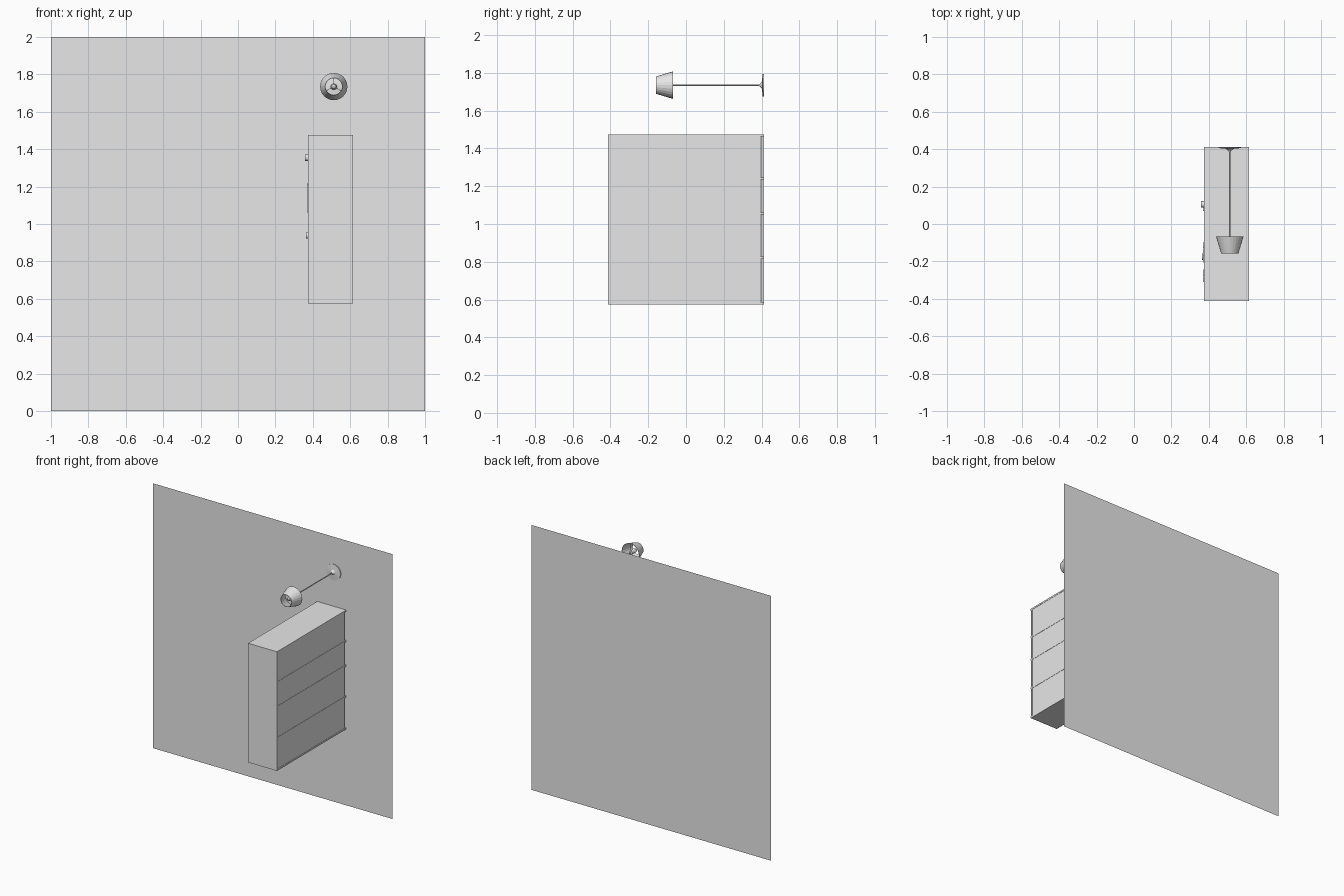
import bpy, math, random
from mathutils import Vector

cube = bpy.data.objects.get("Cube")
if cube:
    bpy.data.objects.remove(cube, do_unlink=True)

paint = bpy.data.materials.new("plain_grey")
paint.use_nodes = True
paint.diffuse_color = (0.8, 0.8, 0.8, 1)
paint.node_tree.nodes["Principled BSDF"].inputs["Base Color"].default_value = (0.8, 0.8, 0.8, 1)


def add_mesh(name, verts, faces):
    mesh = bpy.data.meshes.new(name)
    mesh.from_pydata(verts, [], faces)
    mesh.materials.append(paint)
    obj = bpy.data.objects.new(name, mesh)
    bpy.context.collection.objects.link(obj)
    return obj


def box(name, x, y, z):
    """Box from (low, high) pairs on each axis."""
    verts = [(a, b, c) for a in x for b in y for c in z]
    faces = [(0, 1, 3, 2), (4, 6, 7, 5), (0, 4, 5, 1),
             (2, 3, 7, 6), (0, 2, 6, 4), (1, 5, 7, 3)]
    return add_mesh(name, verts, faces)


def lathe(name, profile, sides, cx, cz):
    """Turn (radius, y) points about an axis running along y."""
    verts, faces = [], []
    for r, y in profile:
        for i in range(sides):
            a = math.tau * i / sides
            verts.append((cx + r * math.cos(a), y, cz + r * math.sin(a)))
    for k in range(len(profile) - 1):
        for i in range(sides):
            j = (i + 1) % sides
            faces.append((k * sides + i, k * sides + j,
                          (k + 1) * sides + j, (k + 1) * sides + i))
    return add_mesh(name, verts, faces)


# Wall: a single sheet
END = 0.413
add_mesh("wall", [(-1, END, 0), (1, END, 0), (1, END, 2), (-1, END, 2)], [(0, 1, 2, 3)])

# Bookcase carcass, standing out from the wall and open towards -x
FRONT, BACK = 0.373, 0.615
BOARD = 0.012
levels = [0.575, 0.815, 1.05, 1.235, 1.475 - BOARD]
for i, z in enumerate(levels):
    box(f"shelf_{i + 1}", (FRONT, BACK), (-END, END), (z, z + BOARD))
box("end_panel", (FRONT, BACK - 0.001), (-END, -END + 0.015), (0.577, 1.473))
box("wall_side_panel", (FRONT, BACK - 0.015), (END - 0.016, END - 0.001), (0.577, 1.473))
box("back_panel", (BACK - 0.012, BACK - 0.002), (-END + 0.001, END - 0.018), (0.577, 1.473))


# Drawers with round knobs
def drawer(name, y, low, high, reach):
    box(name + "_front", (FRONT + 0.002, BACK - 0.02), (y - 0.21, y + 0.21),
        (low + BOARD + 0.003, high - 0.003))
    bpy.ops.mesh.primitive_cylinder_add(
        vertices=16, radius=0.017, depth=FRONT + 0.004 - reach,
        location=((FRONT + 0.004 + reach) / 2, y, (low + high + BOARD) / 2),
        rotation=(0, math.pi / 2, 0))
    knob = bpy.context.object
    knob.name = name + "_knob"
    knob.data.materials.append(paint)


drawer("upper_drawer", 0.105, levels[3], levels[4], 0.359)
drawer("lower_drawer", -0.175, levels[1], levels[2], 0.363)

# Row of books on the middle shelf
random.seed(4)
y, n = -0.31, 0
while y < 0.24:
    width = random.uniform(0.025, 0.05)
    n += 1
    box(f"book_{n}", (0.368 + random.choice((0, 0.006, 0.012)), 0.53),
        (y, y + width - 0.002),
        (levels[2] + BOARD, levels[2] + random.uniform(0.14, 0.172)))
    y += width

# Wall lamp: rosette, arm, socket and open tapered shade
LX, LZ = 0.512, 1.735
rosette = lathe("lamp_wall_plate", [(0.0, END - 0.001), (0.06, END - 0.001), (0.06, 0.406),
                                    (0.02, 0.402), (0.008, 0.392), (0.004, 0.385)], 32, LX, LZ)
lathe("lamp_arm", [(0.0, 0.405), (0.004, 0.405), (0.004, -0.09), (0.0, -0.09)], 12, LX, LZ)
lathe("lamp_socket", [(0.0, -0.068), (0.014, -0.072), (0.014, -0.1),
                      (0.017, -0.112), (0.011, -0.13), (0.0, -0.136)], 16, LX, LZ)
shade = lathe("lamp_shade", [(0.073, -0.068), (0.046, -0.158), (0.044, -0.158),
                             (0.071, -0.068), (0.073, -0.068)], 24, LX, LZ)

# Three thin spokes hold the shade
for i in range(3):
    a = math.tau * i / 3 + math.pi / 2
    out = Vector((math.cos(a), 0, math.sin(a)))
    bpy.ops.mesh.primitive_cylinder_add(
        vertices=6, radius=0.0015, depth=0.07,
        location=Vector((LX, -0.072, LZ)) + out * 0.035,
        rotation=out.to_track_quat('Z', 'Y').to_euler())
    spoke = bpy.context.object
    spoke.name = f"lamp_spoke_{i + 1}"
    spoke.data.materials.append(paint)
